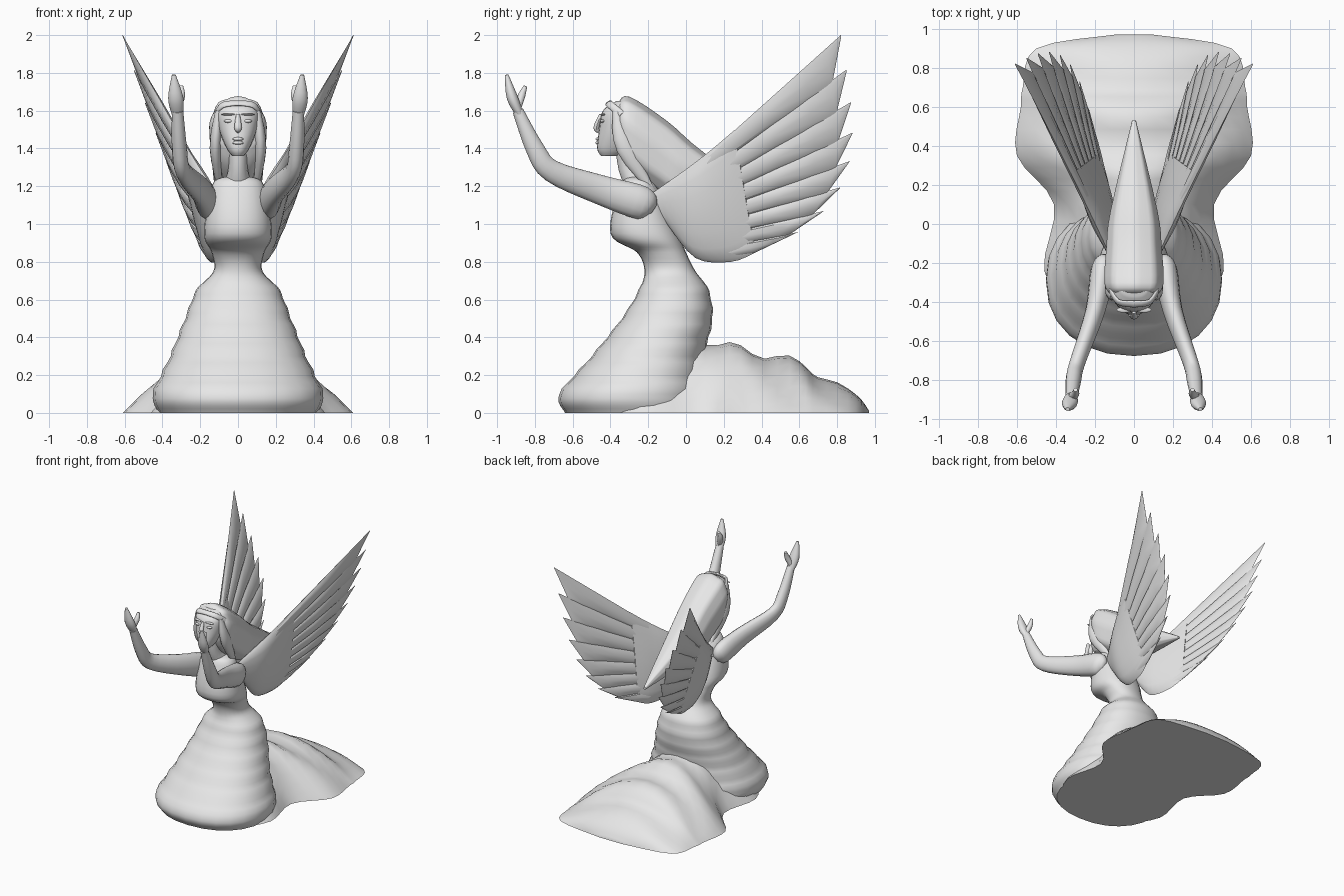
import bpy, bmesh, math
from mathutils import Vector, geometry

if "Cube" in bpy.data.objects:
    bpy.data.objects.remove(bpy.data.objects["Cube"], do_unlink=True)

grey = (0.8, 0.8, 0.8, 1)
stone = bpy.data.materials.new("pale grey stone")
stone.use_nodes = True
stone.diffuse_color = grey
stone.node_tree.nodes["Principled BSDF"].inputs["Base Color"].default_value = grey


def smooth(stations, steps=4):
    """Resample a few stations along a flowing curve that passes through each of them."""
    last = len(stations) - 1
    result = []
    for i in range(last):
        before, start = stations[max(i - 1, 0)], stations[i]
        end, after = stations[i + 1], stations[min(i + 2, last)]
        for step in range(steps):
            t = step / steps
            result.append([
                b + t / 2 * (c - a + t * (2 * a - 5 * b + 4 * c - d + t * (3 * (b - c) + d - a)))
                for a, b, c, d in zip(before, start, end, after)])
    return result + [list(stations[last])]


def soft_power(value, power):
    return math.copysign(abs(value) ** power, value)


def ring(centre, u, v, sides=24, power=1, ripple=0):
    """Closed section around a centre, spanned by two half axes."""
    points = []
    for i in range(sides):
        angle = math.tau * i / sides
        cosine, sine = soft_power(math.cos(angle), power), soft_power(math.sin(angle), power)
        points.append(centre + (u * cosine + v * sine) * (1 + ripple * math.cos(9 * angle)))
    return points


def loft(name, strands, mirror=False, sharp=50):
    """Skin one or more lists of rings into a single smooth-shaded object."""
    bm = bmesh.new()
    for rings in strands:
        rows = [[bm.verts.new(point) for point in points] for points in rings]
        for row, following in zip(rows, rows[1:]):
            for i in range(len(row)):
                bm.faces.new((row[i - 1], row[i], following[i], following[i - 1]))
        bm.faces.new(rows[0])
        bm.faces.new(rows[-1])
    bmesh.ops.remove_doubles(bm, verts=bm.verts, dist=0.0005)
    bmesh.ops.recalc_face_normals(bm, faces=bm.faces)
    mesh = bpy.data.meshes.new(name)
    bm.to_mesh(mesh)
    bm.free()
    mesh.materials.append(stone)
    obj = bpy.data.objects.new(name, mesh)
    bpy.context.collection.objects.link(obj)
    if mirror:
        obj.modifiers.new("Mirror", "MIRROR")
    bpy.ops.object.select_all(action="DESELECT")
    obj.select_set(True)
    bpy.context.view_layer.objects.active = obj
    bpy.ops.object.shade_smooth_by_angle(angle=math.radians(sharp))


def level(height, front, back, half_width, fold=0):
    """Horizontal section of the body, swollen by a fold."""
    centre = Vector((0, (front + back) / 2, height))
    swell = 1 + fold
    return ring(centre, Vector((0, (back - front) / 2 * swell, 0)), Vector((half_width * swell, 0, 0)), power=0.9)


def limb(*stations, sides=14):
    """Tube along x, y, z with a half width and a half thickness."""
    flowing = smooth(stations)
    points = [Vector(station[:3]) for station in flowing]
    rings = []
    for i, station in enumerate(flowing):
        along = (points[min(i + 1, len(points) - 1)] - points[max(i - 1, 0)]).normalized()
        side = (Vector((1, 0, 0)) - along * along.x).normalized()
        rings.append(ring(points[i], side * station[3], along.cross(side) * station[4], sides))
    return rings


def ball(centre, radii):
    """Ellipsoid made of horizontal rings."""
    rx, ry, rz = radii
    rings = []
    for i in range(7):
        angle = math.pi * i / 6
        middle = Vector(centre) + Vector((0, 0, rz * math.cos(angle)))
        rings.append(ring(middle, Vector((rx, 0, 0)) * math.sin(angle), Vector((0, ry, 0)) * math.sin(angle), 10))
    return rings


# Gown from hem to neckline: height, front, back, half width; the skirt gets rolled folds
gown = smooth([
    (0, -0.64, 0.1, 0.42), (0.1, -0.67, 0.1, 0.45), (0.3, -0.5, 0.1, 0.36),
    (0.5, -0.34, 0.14, 0.28), (0.65, -0.25, 0.12, 0.22), (0.75, -0.22, 0.05, 0.13),
    (0.85, -0.26, 0, 0.14), (0.95, -0.4, -0.04, 0.18), (1.2, -0.35, -0.15, 0.14), (1.25, -0.3, -0.2, 0.07)], 6)
loft("gown", [[level(*s, fold=0.015 * math.sin(60 * s[0]) if 0.1 < s[0] < 0.7 else 0) for s in gown]])

# Train spread over the ground: distance back, half width, height
train = []
for y, width, height in smooth([
        (-0.5, 0.3, 0.1), (-0.24, 0.46, 0.3), (0.1, 0.41, 0.38), (0.35, 0.6, 0.32),
        (0.6, 0.58, 0.27), (0.7, 0.57, 0.2), (0.9, 0.5, 0.1), (0.97, 0.1, 0.01)]):
    section = []
    for i in range(17):
        angle = math.pi * i / 16
        crease = 1 + 0.07 * math.sin(23 * y + 8 * math.sin(angle))
        section.append(Vector((width * math.cos(angle), y, height * crease * math.sin(angle) ** 2)))
    train.append(section)
loft("train", [train], sharp=40)

# Neck and head
loft("neck", [limb((0, -0.24, 1.2, 0.08, 0.08), (0, -0.3, 1.3, 0.05, 0.06), (0, -0.32, 1.45, 0.06, 0.06))])
loft("head", [[level(*s) for s in smooth([
    (1.36, -0.45, -0.36, 0.03), (1.4, -0.47, -0.3, 0.06), (1.5, -0.46, -0.25, 0.1),
    (1.6, -0.44, -0.25, 0.11), (1.65, -0.37, -0.27, 0.07)])]])

# Face details
loft("nose", [limb((0, -0.45, 1.58, 0.01, 0.01), (0, -0.475, 1.51, 0.02, 0.015), (0, -0.46, 1.49, 0.01, 0.01), sides=8)])
loft("lips", [ball((0, -0.465, z), (0.03, 0.015, 0.01)) for z in (1.43, 1.45)])
loft("eyes", [ball((0.05, -0.44, 1.545), (0.025, 0.015, 0.01))], mirror=True)
loft("brows", [ball((0.05, -0.44, 1.58), (0.04, 0.015, 0.006))], mirror=True)

# Hair swept back: upper edge, lower edge and half width
hair = []
for upper_y, upper_z, lower_y, lower_z, width in smooth([
        (-0.36, 1.64, -0.36, 1.4, 0.12), (-0.3, 1.67, -0.3, 1.3, 0.15), (-0.1, 1.54, -0.15, 1.18, 0.14),
        (0.1, 1.37, 0, 1.12, 0.12), (0.53, 1.08, 0.53, 1.06, 0.01)]):
    upper, lower = Vector((0, upper_y, upper_z)), Vector((0, lower_y, lower_z))
    hair.append(ring((upper + lower) / 2, (upper - lower) / 2, Vector((width, 0, 0)), 36, 0.8, 0.025))
loft("hair", [hair])
loft("hair_side_locks", [limb(
    (0.1, -0.37, 1.6, 0.02, 0.02), (0.12, -0.32, 1.4, 0.03, 0.05), (0.09, -0.16, 1.15, 0.01, 0.01))], mirror=True)
loft("hair_band", [limb(
    (0.12, -0.34, 1.58, 0.01, 0.02), (0.08, -0.4, 1.63, 0.01, 0.02), (0, -0.41, 1.64, 0.01, 0.02))], mirror=True)

# Raised arms with cupped hands
loft("arms", [limb(
    (0.15, -0.17, 1.08, 0.02, 0.03), (0.16, -0.23, 1.11, 0.06, 0.09), (0.2, -0.45, 1.18, 0.05, 0.08),
    (0.29, -0.71, 1.28, 0.04, 0.06), (0.31, -0.8, 1.4, 0.04, 0.05), (0.32, -0.89, 1.6, 0.03, 0.03))], mirror=True)
loft("hands", [
    limb((0.32, -0.88, 1.58, 0.03, 0.02), (0.33, -0.92, 1.67, 0.04, 0.03), (0.34, -0.95, 1.79, 0.01, 0.01)),
    limb((0.32, -0.89, 1.62, 0.02, 0.02), (0.3, -0.87, 1.68, 0.02, 0.02), (0.3, -0.85, 1.73, 0.01, 0.01)),
], mirror=True)

# Wings: points in the side plane are bent outward onto a swept surface
wing_normal = Vector((1, -0.3, -0.25)).normalized()
wing_tip = Vector((0.82, 2))


def on_wing(point):
    y, z = point
    below_edge = (point - wing_tip).dot(Vector((0.64, -0.77)))
    return Vector((0.33 * y + 0.2 * z - 0.06 - 0.24 * max(below_edge, 0) * max(y, 0), y, z))


def blade(upper, lower, thickness, sides=8):
    a, b = on_wing(upper), on_wing(lower)
    return ring((a + b) / 2, (a - b) / 2, wing_normal * thickness, sides)


shoulder = smooth([
    (-0.17, 1.17, -0.1, 1, 0.02), (0, 1.29, 0.05, 0.82, 0.05),
    (0.13, 1.39, 0.24, 0.8, 0.04), (0.26, 1.5, 0.37, 0.85, 0.02)])
loft("wing_shoulders", [[blade(Vector(s[:2]), Vector(s[2:4]), s[4], 16) for s in shoulder]], mirror=True)

# Feathers fan from a short root line to tips on one sweeping curve
count = 8
curve = [Vector((*p, 0)) for p in (wing_tip, (0.9, 1.5), (1, 1.1), (0.4, 0.86))]
tips = [p.to_2d() for p in geometry.interpolate_bezier(*curve, count + 1)]
roots = [Vector((0.05, 1.31)).lerp(Vector((0.2, 0.82)), i / count) for i in range(count + 1)]
feathers = []
for i in range(count):
    rows = []
    for along in (0, 0.5, 0.75, 0.9, 1):
        upper = roots[i].lerp(tips[i], along)
        lower = roots[i + 1].lerp(tips[i + 1], along)
        breadth = 1.1 if along < 1 else 0.05
        rows.append(blade(upper, upper.lerp(lower, breadth), 0.02 * (1 - along ** 3) + 0.002))
    feathers.append(rows)
loft("wing_feathers", feathers, mirror=True, sharp=35)
